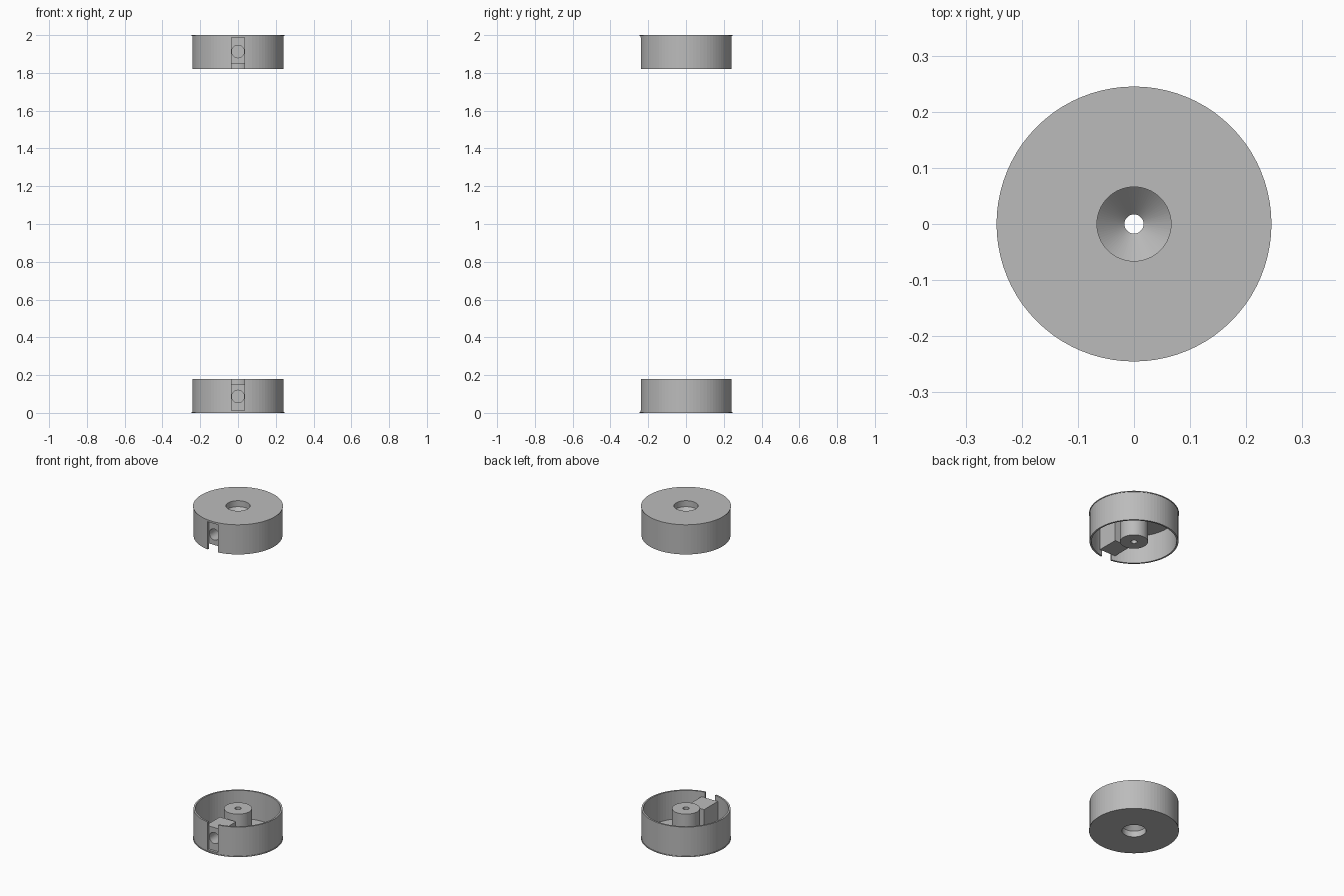
import bpy, bmesh, math
from mathutils import Matrix, Vector

if "Cube" in bpy.data.objects:
    bpy.data.objects.remove(bpy.data.objects["Cube"], do_unlink=True)

SIDES = 80
grey = bpy.data.materials.new("plain grey")
grey.use_nodes = True
colour = (0.5, 0.5, 0.5, 1)
grey.diffuse_color = colour
grey.node_tree.nodes["Principled BSDF"].inputs["Base Color"].default_value = colour


def add_object(name, bm):
    bmesh.ops.recalc_face_normals(bm, faces=bm.faces)
    mesh = bpy.data.meshes.new(name)
    bm.to_mesh(mesh)
    bm.free()
    mesh.materials.append(grey)
    obj = bpy.data.objects.new(name, mesh)
    bpy.context.collection.objects.link(obj)
    return obj


def lathe(name, profile):
    """Revolve a closed (radius, height) outline around z."""
    bm = bmesh.new()
    rings = []
    for i in range(SIDES):
        a = 2 * math.pi * i / SIDES
        rings.append([bm.verts.new((r * math.cos(a), r * math.sin(a), z)) for r, z in profile])
    n = len(profile)
    for i in range(SIDES):
        p, q = rings[i], rings[(i + 1) % SIDES]
        for j in range(n):
            k = (j + 1) % n
            bm.faces.new((p[j], q[j], q[k], p[k]))
    return add_object(name, bm)


def box(name, low, high):
    low, high = Vector(low), Vector(high)
    bm = bmesh.new()
    bmesh.ops.create_cube(bm, size=1, matrix=Matrix.Translation((low + high) / 2)
                          @ Matrix.Diagonal((high - low).to_4d()))
    return add_object(name, bm)


def cut(obj, cutter):
    mod = obj.modifiers.new("cut", 'BOOLEAN')
    mod.operation, mod.solver, mod.object = 'DIFFERENCE', 'EXACT', cutter
    cutter.hide_render = True
    bpy.context.view_layer.objects.active = obj
    bpy.ops.object.modifier_apply(modifier=mod.name)
    bpy.data.objects.remove(cutter, do_unlink=True)


# Cup: lipped base, thin wall, hollow hub with counterbore and countersink
HEIGHT, FLOOR, OUTER, INNER, HUB = 0.18, 0.012, 0.242, 0.232, 0.076
cup = lathe("lower_cup", [
    (0.066, 0), (0.245, 0), (0.245, 0.005), (OUTER, 0.005),
    (OUTER, HEIGHT), (INNER, HEIGHT), (INNER, FLOOR), (HUB, FLOOR),
    (HUB, HEIGHT), (0.017, HEIGHT), (0.017, 0.085), (0.066, 0.036)])

# Slot through the front wall
cut(cup, box("slot_cutter", (-0.034, -0.3, FLOOR + 0.001), (0.034, -0.2, 0.3)))

# Block behind the slot, with a round blind hole
block = box("lower_block", (-0.054, -0.225, FLOOR), (0.054, -0.095, 0.15))
bm = bmesh.new()
bmesh.ops.create_cone(bm, cap_ends=True, segments=40, radius1=0.033, radius2=0.033, depth=0.2,
                      matrix=Matrix.Translation((0, -0.22, 0.087)) @ Matrix.Rotation(math.pi / 2, 4, 'X'))
cut(block, add_object("hole_cutter", bm))

# Upper end: the same parts flipped top to bottom
for part in (cup, block):
    mesh = part.data.copy()
    mesh.transform(Matrix.Translation((0, 0, 2)) @ Matrix.Diagonal((1, 1, -1, 1)))
    mesh.flip_normals()
    upper = bpy.data.objects.new(part.name.replace("lower", "upper"), mesh)
    bpy.context.collection.objects.link(upper)
